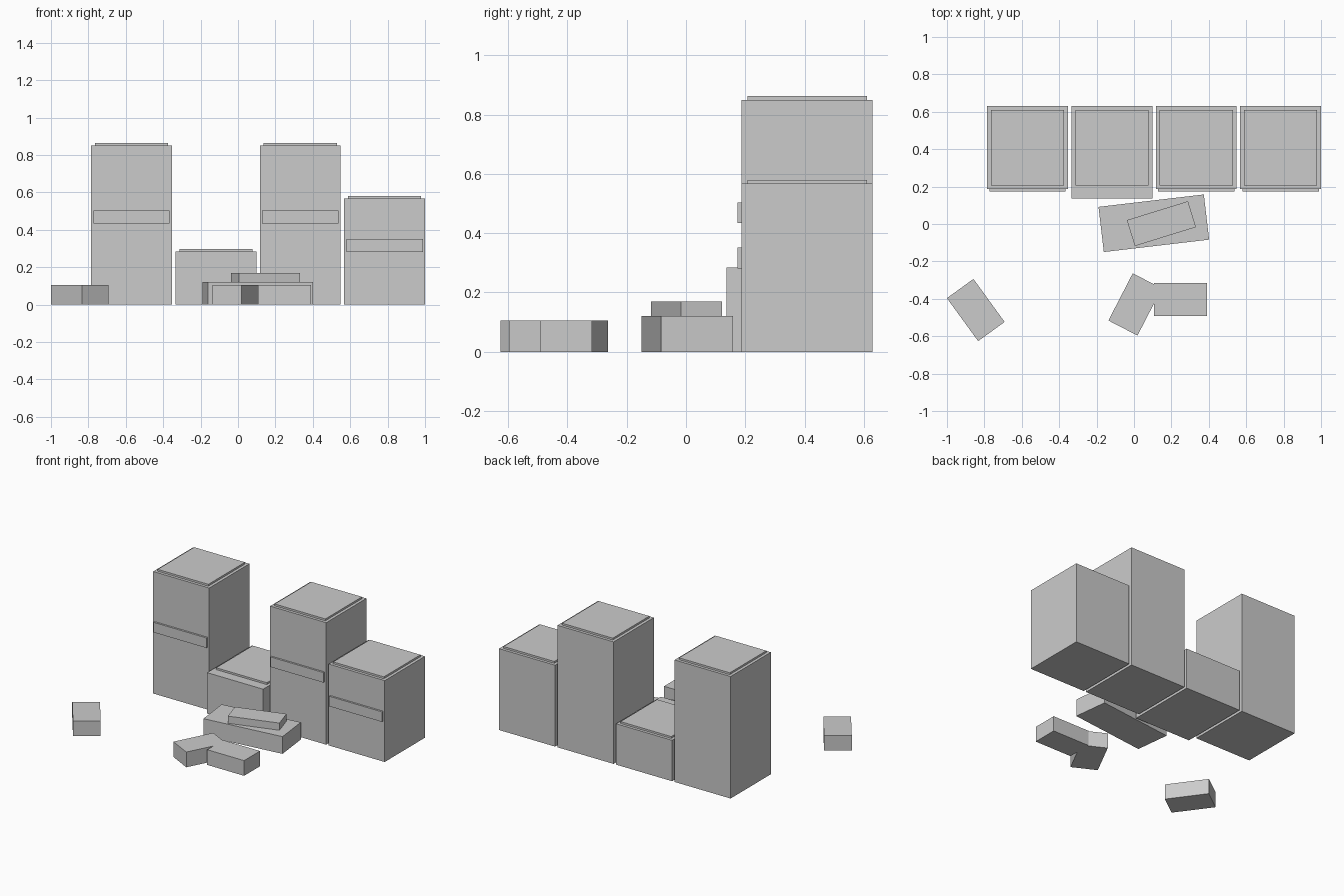
import bpy
import math

if "Cube" in bpy.data.objects:
    bpy.data.objects.remove(bpy.data.objects["Cube"])

grey = bpy.data.materials.new("light grey")
grey.diffuse_color = (0.6, 0.6, 0.6, 1.0)
grey.use_nodes = True
grey.node_tree.nodes["Principled BSDF"].inputs["Base Color"].default_value = grey.diffuse_color


def box(name, center, size, angle=0.0):
    """Box standing on center z, turned about z by angle in degrees."""
    x, y, z = center
    bpy.ops.mesh.primitive_cube_add(size=1, location=(x, y, z + size[2] / 2),
                                    rotation=(0, 0, math.radians(angle)))
    ob = bpy.context.object
    ob.name = name
    ob.scale = size
    bpy.ops.object.transform_apply(location=False, rotation=False, scale=True)
    ob.data.materials.append(grey)
    return ob


# Row of four blocks: height, front y, bottom of front band (None = no band)
WIDTH, PITCH, BACK, FRONT = 0.432, 0.451, 0.63, 0.187
blocks = [(0.85, FRONT, 0.434), (0.285, 0.137, None),
          (0.85, FRONT, 0.434), (0.567, FRONT, 0.281)]
for i, (h, front, band) in enumerate(blocks):
    x = -0.569 + i * PITCH
    n = i + 1
    box(f"block_{n}", (x, (front + BACK) / 2, 0), (WIDTH, BACK - front, h))
    # thin inset top plate
    box(f"top_plate_{n}", (x, (FRONT + BACK) / 2, h), (0.391, 0.403, 0.013))
    # raised band across the front
    if band is not None:
        box(f"front_band_{n}", (x, FRONT - 0.0065, band), (0.408, 0.013, 0.07))

# Turned slab with a smaller slab on top
box("lower_slab", (0.106, 0.004, 0), (0.567, 0.243, 0.12), 6.7)
box("upper_slab", (0.1465, 0.002, 0.12), (0.342, 0.145, 0.05), 17.2)

# Three equal loose bricks on the ground
for n, (x, y, a) in enumerate([(-0.846, -0.46, -54), (0.006, -0.43, 62.7),
                               (0.249, -0.404, 0)], 1):
    box(f"brick_{n}", (x, y, 0), (0.284, 0.175, 0.106), a)
